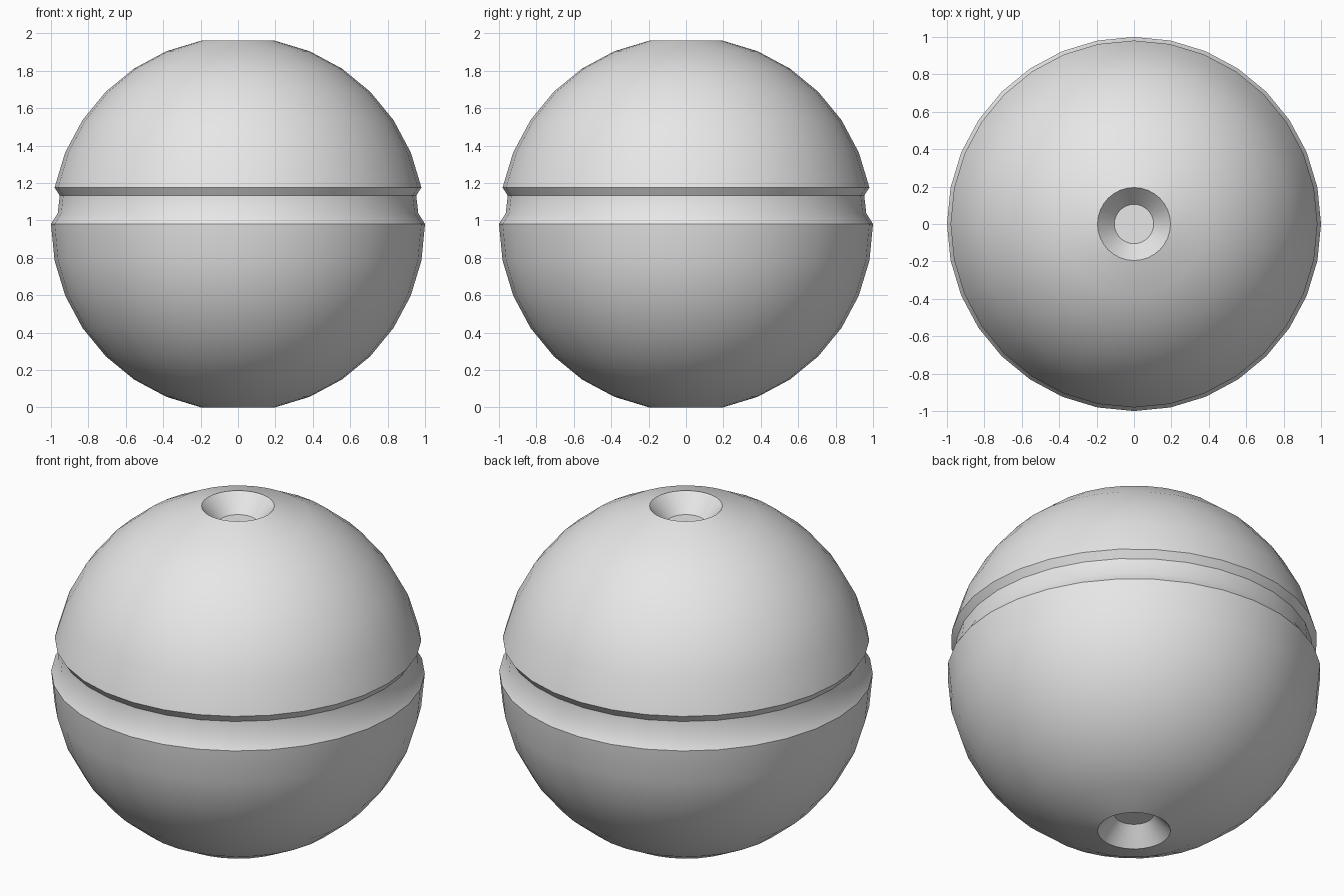
import bpy
import bmesh
from math import sin, cos, pi, radians

cube = bpy.data.objects.get("Cube")
if cube:
    bpy.data.objects.remove(cube, do_unlink=True)

SEGMENTS = 32
STEP = 2 * pi / SEGMENTS
MID = cos(STEP)              # height of the widest ring; the poles are cut flat


def ring(i):
    """Radius and height of a sphere ring, counted from the widest one."""
    return cos(i * STEP), MID + sin(i * STEP)


def lathe(name, profile, material):
    """Turn a (radius, height) profile around the z axis."""
    bm = bmesh.new()
    verts = [bm.verts.new((r, 0, z)) for r, z in profile]
    edges = [bm.edges.new(pair) for pair in zip(verts, verts[1:])]
    bmesh.ops.spin(bm, geom=verts + edges, cent=(0, 0, 0), axis=(0, 0, 1),
                   angle=2 * pi, steps=SEGMENTS, use_merge=False)
    bmesh.ops.remove_doubles(bm, verts=bm.verts[:], dist=0.0005)
    bmesh.ops.recalc_face_normals(bm, faces=bm.faces[:])
    mesh = bpy.data.meshes.new(name)
    bm.to_mesh(mesh)
    bm.free()
    mesh.materials.append(material)
    obj = bpy.data.objects.new(name, mesh)
    bpy.context.collection.objects.link(obj)
    bpy.ops.object.select_all(action='DESELECT')
    obj.select_set(True)
    bpy.context.view_layer.objects.active = obj
    bpy.ops.object.shade_smooth_by_angle(angle=radians(30))
    return obj


# Plain grey
grey = bpy.data.materials.new("plain_grey")
grey.use_nodes = True
color = (0.8, 0.8, 0.8, 1)
grey.diffuse_color = color
grey.node_tree.nodes["Principled BSDF"].inputs["Base Color"].default_value = color

# Conical recesses at the poles, with flat floors
TOP = 2 * MID
DEPTH, FLOOR = 0.1, 0.105
lower_recess = [(0, DEPTH), (FLOOR, DEPTH)]
upper_recess = [(FLOOR, TOP - DEPTH), (0, TOP - DEPTH)]

# Round halves and the bevelled groove between them
lower_half = [ring(i) for i in range(-7, 1)]
groove = [(0.964, 1.038), (0.953, 1.133)]
upper_half = [ring(i) for i in range(1, 8)]

lathe("grooved_ball", lower_recess + lower_half + groove + upper_half + upper_recess, grey)
